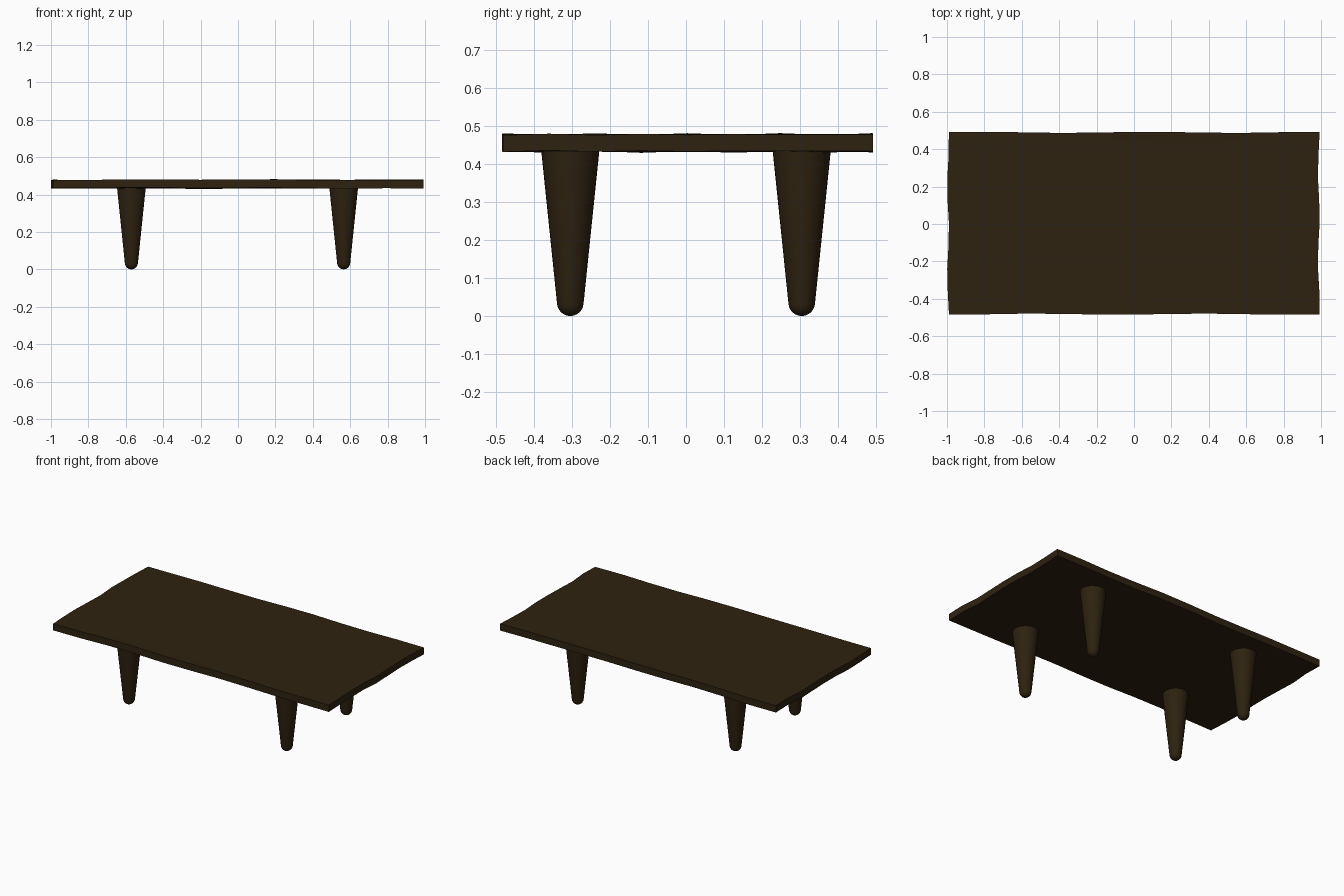
import bpy, bmesh, math

cube = bpy.data.objects.get("Cube")
if cube:
    bpy.data.objects.remove(cube, do_unlink=True)

wood = bpy.data.materials.new("dark_wood")
wood.use_nodes = True
colour = (0.027, 0.016, 0.005, 1)
wood.diffuse_color = colour
wood.node_tree.nodes["Principled BSDF"].inputs["Base Color"].default_value = colour


def add_object(name, bm, angle):
    bmesh.ops.recalc_face_normals(bm, faces=bm.faces)
    mesh = bpy.data.meshes.new(name)
    bm.to_mesh(mesh)
    bm.free()
    mesh.materials.append(wood)
    obj = bpy.data.objects.new(name, mesh)
    bpy.context.collection.objects.link(obj)
    bpy.ops.object.select_all(action="DESELECT")
    obj.select_set(True)
    bpy.context.view_layer.objects.active = obj
    bpy.ops.object.shade_smooth_by_angle(angle=math.radians(angle))
    return obj


# Tabletop: a thin slab with gently uneven, hand-hewn faces and ends
bm = bmesh.new()
bmesh.ops.create_grid(bm, x_segments=10, y_segments=8, size=1)
slab = bmesh.ops.extrude_face_region(bm, geom=bm.faces[:])["geom"]
upper = {g for g in slab if isinstance(g, bmesh.types.BMVert)}
for v in bm.verts:
    u, w = v.co.x, v.co.y
    x = 0.991 * u - 0.003 + 0.005 * math.cos(6.5 * w - 0.5 * u) * abs(u)
    y = 0.486 * w + 0.004 + 0.003 * math.sin(7 * u + w) * abs(w)
    wave = 0.0025 * math.cos(12 * w + 2 * u) + 0.0015 * math.sin(9 * u)
    v.co = (x, y, (0.478 if v in upper else 0.434) + wave)
add_object("tabletop", bm, 30)


# Legs: tapered round posts with domed feet
def leg(name, x, y):
    foot = 0.035
    profile = [(foot * math.sin(a), foot * (1 - math.cos(a)))
               for a in (math.radians(d) for d in range(0, 85, 14))]
    profile += [(0.076, 0.43), (0.077, 0.445), (0, 0.445)]
    bm = bmesh.new()
    verts = [bm.verts.new((r, 0, z)) for r, z in profile]
    edges = [bm.edges.new(pair) for pair in zip(verts, verts[1:])]
    bmesh.ops.spin(bm, geom=verts + edges, cent=(0, 0, 0), axis=(0, 0, 1),
                   angle=math.tau, steps=32)
    bmesh.ops.remove_doubles(bm, verts=bm.verts[:], dist=0.0001)
    add_object(name, bm, 40).location = (x, y, 0)


for end, y in (("front", -0.305), ("back", 0.305)):
    for side, x in (("right", -0.57), ("left", 0.565)):
        leg(f"{end}_{side}_leg", x, y)
